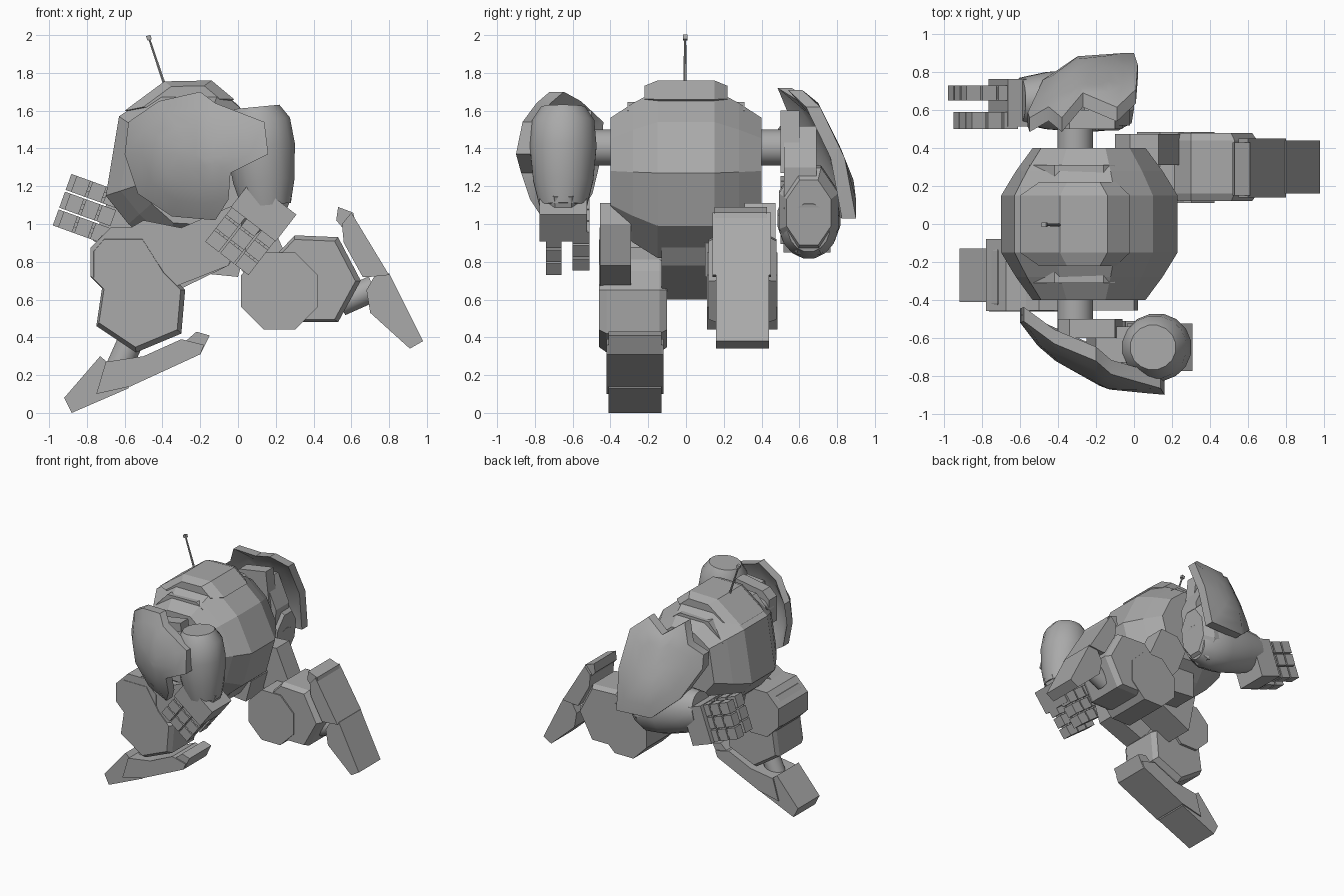
import bpy, bmesh, math
from mathutils import Vector, Matrix

cube = bpy.data.objects.get("Cube")
if cube:
    bpy.data.objects.remove(cube)

grey = bpy.data.materials.new("plain_grey")
grey.use_nodes = True
grey.diffuse_color = (0.4, 0.4, 0.4, 1)
grey.node_tree.nodes["Principled BSDF"].inputs["Base Color"].default_value = (0.4, 0.4, 0.4, 1)


def finish(name, bm, smooth=0):
    bmesh.ops.recalc_face_normals(bm, faces=bm.faces)
    mesh = bpy.data.meshes.new(name)
    bm.to_mesh(mesh)
    bm.free()
    mesh.materials.append(grey)
    ob = bpy.data.objects.new(name, mesh)
    bpy.context.collection.objects.link(ob)
    if smooth:
        bpy.ops.object.select_all(action='DESELECT')
        ob.select_set(True)
        bpy.context.view_layer.objects.active = ob
        bpy.ops.object.shade_smooth_by_angle(angle=math.radians(smooth))
    return ob


def loft(name, pts, layers, centre=None, matrix=None, smooth=0):
    """Stack scaled copies of an XZ outline along Y."""
    bm = bmesh.new()
    cx, cz = centre or (sum(p[0] for p in pts) / len(pts), sum(p[1] for p in pts) / len(pts))
    rings = [[bm.verts.new((cx + (x - cx) * s, y, cz + (z - cz) * s)) for x, z in pts]
             for y, s in layers]
    for a, b in zip(rings, rings[1:]):
        for i in range(len(pts)):
            j = (i + 1) % len(pts)
            bm.faces.new((a[i], a[j], b[j], b[i]))
    bm.faces.new(rings[0])
    bm.faces.new(rings[-1])
    if matrix:
        bm.transform(matrix)
    return finish(name, bm, smooth)


def slab(name, pts, y0, y1, chamfer=0.0, scale=0.92):
    """Flat-sided block with optional chamfered sides."""
    layers = [(y0, 1), (y1, 1)]
    if chamfer:
        layers = [(y0, scale), (y0 + chamfer, 1), (y1 - chamfer, 1), (y1, scale)]
    return loft(name, pts, layers)


def ngon(n, rx, rz, cx=0, cz=0):
    turn = math.pi / n
    return [(cx + rx * math.cos(turn + 2 * turn * i), cz + rz * math.sin(turn + 2 * turn * i))
            for i in range(n)]


def limb(name, start, end, n, rx, ry, profile, smooth=40):
    """Round or faceted limb between two points; profile gives (fraction, scale)."""
    start, end = Vector(start), Vector(end)
    d = end - start
    axis = d.normalized()
    across = axis.orthogonal().normalized() if abs(axis.y) > 0.9 else Vector((0, 1, 0)).cross(axis).normalized()
    other = across.cross(axis)
    m = Matrix((across, axis, other)).transposed().to_4x4()
    m.translation = start
    return loft(name, ngon(n, rx, ry), [(t * d.length, s) for t, s in profile], (0, 0), m, smooth)


def box(bm, centre, size, d):
    """Box whose length follows direction d in the XZ plane."""
    along, across = Vector((d[0], 0, d[1])), Vector((-d[1], 0, d[0]))
    m = Matrix((along, Vector((0, 1, 0)), across)).transposed().to_4x4()
    m.translation = Vector(centre)
    bmesh.ops.create_cube(bm, size=1, matrix=m @ Matrix.Diagonal((*size, 1)))


def hand(name, cx, cz, y, side, d):
    """Palm and two opposing rows of three jointed fingers."""
    bm = bmesh.new()
    px, pz = -d[1], d[0]
    box(bm, (cx - d[0] * .19, y, cz - d[1] * .19), (.18, .25, .3), d)
    for off, width, reach in ((.05, .08, 0), (-.095, .09, -.03)):
        for i in (-1, 0, 1):
            v = i * .1
            for j in (-1, 0, 1):
                u = j * .09 + reach
                c = (cx + d[0] * u + px * v, y + side * off, cz + d[1] * u + pz * v)
                box(bm, c, (.078, width, .09), d)
            box(bm, (cx + d[0] * reach + px * v, y + side * off, cz + d[1] * reach + pz * v),
                (.24, width * .8, .03), d)
    finish(name, bm)


def lerp(table, t):
    for (a, u), (b, v) in zip(table, table[1:]):
        if t <= b:
            return u + (v - u) * max(0, (t - a) / (b - a))
    return table[-1][1]


def armour(name, outline, depth, thickness):
    """Curved shoulder shell with an irregular outline."""
    bm = bmesh.new()
    n = len(outline)
    cx, cz = sum(p[0] for p in outline) / n, sum(p[1] for p in outline) / n
    rims = []
    for off in (0, thickness):
        rings = []
        for s in (1, .75, .5, .25):
            ring = []
            for x, z in outline:
                x, z = cx + (x - cx) * s, cz + (z - cz) * s
                ring.append(bm.verts.new((x, depth(x, z) + off, z)))
            rings.append(ring)
        tip = bm.verts.new((cx, depth(cx, cz) + off, cz))
        for i in range(n):
            j = (i + 1) % n
            for a, b in zip(rings, rings[1:]):
                bm.faces.new((a[i], a[j], b[j], b[i]))
            bm.faces.new((rings[-1][i], rings[-1][j], tip))
        rims.append(rings[0])
    for i in range(n):
        j = (i + 1) % n
        bm.faces.new((rims[0][i], rims[0][j], rims[1][j], rims[1][i]))
    finish(name, bm, 32)


# Body, top cap, brow plates and pelvis
loft("body", [(-.42, 1.71), (-.1, 1.71), (.1, 1.54), (.23, 1.27), (.15, .99), (-.05, .82),
              (-.4, .84), (-.58, 1), (-.7, 1.15), (-.63, 1.57)],
     [(-.4, .64), (-.28, .83), (-.15, 1), (.15, 1), (.28, .83), (.4, .64)], (-.24, 1.3))
slab("top_cap", [(-.6, 1.6), (-.39, 1.755), (-.14, 1.76), (-.02, 1.66), (-.2, 1.55)], -.22, .22, .07, .7)
for s, side in ((-1, "front"), (1, "back")):
    slab(side + "_brow_plate", [(-.55, 1.5), (-.42, 1.64), (-.16, 1.645), (-.1, 1.6), (-.3, 1.4)],
         *sorted((s * .23, s * .31)))
    limb(side + "_shoulder_shaft", (-.31, s * .3, 1.405), (-.31, s * .56, 1.405), 24, .095, .095, [(0, 1), (1, 1)])
    slab(side + "_shoulder_block", [(-.4, 1.3), (-.4, 1.5), (-.34, 1.56), (-.1, 1.6), (-.06, 1.27)],
         *sorted((s * .5, s * .6)))
slab("pelvis", [(-.5, 1), (-.1, 1.05), (.08, .97), (-.05, .78), (-.42, .6)], -.13, .13)

# Antenna
limb("antenna", (-.39, -.005, 1.74), (-.47, -.005, 1.98), 6, .006, .006, [(0, 1.4), (1, 1)])
limb("antenna_tip", (-.468, -.005, 1.975), (-.476, -.005, 1.998), 4, .017, .017, [(0, 1), (1, 1)], 0)

# Shoulder armour
armour("front_shoulder_armour",
       [(-.6, 1.37), (-.58, 1.54), (-.42, 1.65), (-.2, 1.7), (-.12, 1.64), (.14, 1.54), (.16, 1.37),
        (-.04, 1.27), (-.05, 1.13), (-.12, 1.02), (-.35, 1.04), (-.53, 1.16)],
       lambda x, z: lerp([(-.6, -.52), (-.47, -.69), (-.15, -.87), (.15, -.9)], x) + .12 * ((z - 1.36) / .34) ** 2,
       .075)
armour("back_shoulder_armour",
       [(-.56, 1.4), (-.55, 1.5), (-.45, 1.58), (-.38, 1.72), (-.27, 1.64), (-.09, 1.71), (.01, 1.62),
        (.02, 1.35), (0, 1.03), (-.3, 1.04), (-.48, 1.2)],
       lambda x, z: max(.56, lerp([(1.03, .9), (1.2, .9), (1.4, .82), (1.68, .68), (1.74, .55)], z)
                        - .22 * (max(0, -.2 - x) / .35) ** 2),
       -.075)

# Arms
shape = [(0, .66), (.14, .93), (.4, 1), (.75, .9), (1, .72)]
slab("front_upper_arm", [(-.25, 1.3), (-.2, 1.52), (.12, 1.55), (.15, 1.3)], -.73, -.54)
limb("front_forearm", (.1, -.65, 1.62), (.15, -.65, 1.1), 16, .185, .18, shape)
limb("front_wrist", (.17, -.65, 1.18), (.12, -.65, 1.02), 8, .13, .12, [(0, 1), (1, .9)], 0)
hand("front_hand", .02, .92, -.65, -1, (-.61, -.79))
slab("back_upper_arm", [(-.26, 1.1), (-.26, 1.5), (-.12, 1.52), (-.02, 1.3), (-.04, 1.08)], .52, .69)
limb("back_forearm", (-.04, .65, .98), (-.6, .65, 1.1), 16, .2, .17, shape)
limb("back_elbow", (-.02, .65, 1.06), (-.2, .65, 1.08), 8, .25, .17, [(0, .75), (.4, 1), (1, 1)], 0)
hand("back_hand", -.81, 1.085, .64, 1, (-.94, .34))

# Front leg
slab("front_thigh", [(-.62, .95), (-.5, 1.02), (-.3, .98), (0, 1.11), (.02, 1), (-.05, .78), (-.38, .65), (-.55, .7)],
     -.455, -.29)
slab("front_shin", [(-.72, .94), (-.5, .94), (-.38, .75), (-.28, .65), (-.3, .42), (-.54, .32), (-.75, .46),
                    (-.72, .66), (-.78, .72), (-.78, .87)], -.46, -.1, .04)
slab("front_knee", ngon(8, .195, .195, -.6, .8), -.458, -.08)
limb("front_ankle", (-.56, -.27, .4), (-.64, -.27, .22), 16, .07, .07, [(0, 1), (1, 1)])
slab("front_foot", [(-.92, .08), (-.88, 0), (-.58, .13), (-.53, .25), (-.57, .17), (-.73, .3)], -.41, -.13)
slab("front_sole", [(-.7, .27), (-.75, .1), (-.57, .14), (-.2, .31), (-.18, .36), (-.3, .39), (-.5, .3)], -.42, -.12)
slab("front_heel", [(-.3, .36), (-.2, .31), (-.15, .41), (-.22, .43)], -.41, -.13)

# Back leg
slab("back_thigh", [(-.1, 1), (-.02, 1.1), (.13, 1.11), (.26, .82), (.25, .6), (.1, .65), (-.03, .82)],
     .31, .475)
slab("back_hip", [(-.3, .75), (-.3, 1), (-.1, 1.05), (.05, .9), (0, .72)], .1, .33)
slab("back_shin", [(.05, .68), (.15, .78), (.3, .94), (.53, .93), (.65, .7), (.53, .48), (.3, .48), (.14, .46),
                   (.04, .56)], .12, .48, .04)
slab("back_knee", ngon(8, .22, .22, .22, .645), .11, .485)
limb("back_ankle", (.54, .3, .58), (.72, .3, .66), 16, .07, .07, [(0, 1), (1, 1)])
slab("back_foot", [(.98, .38), (.91, .34), (.7, .53), (.68, .65), (.72, .72), (.8, .74)], .16, .44)
slab("back_sole", [(.8, .73), (.7, .72), (.66, .72), (.56, .9), (.55, 1), (.6, 1.06)], .14, .45)
slab("back_heel", [(.52, 1.02), (.53, 1.09), (.61, 1.06), (.63, .98), (.57, .96)], .15, .43)
